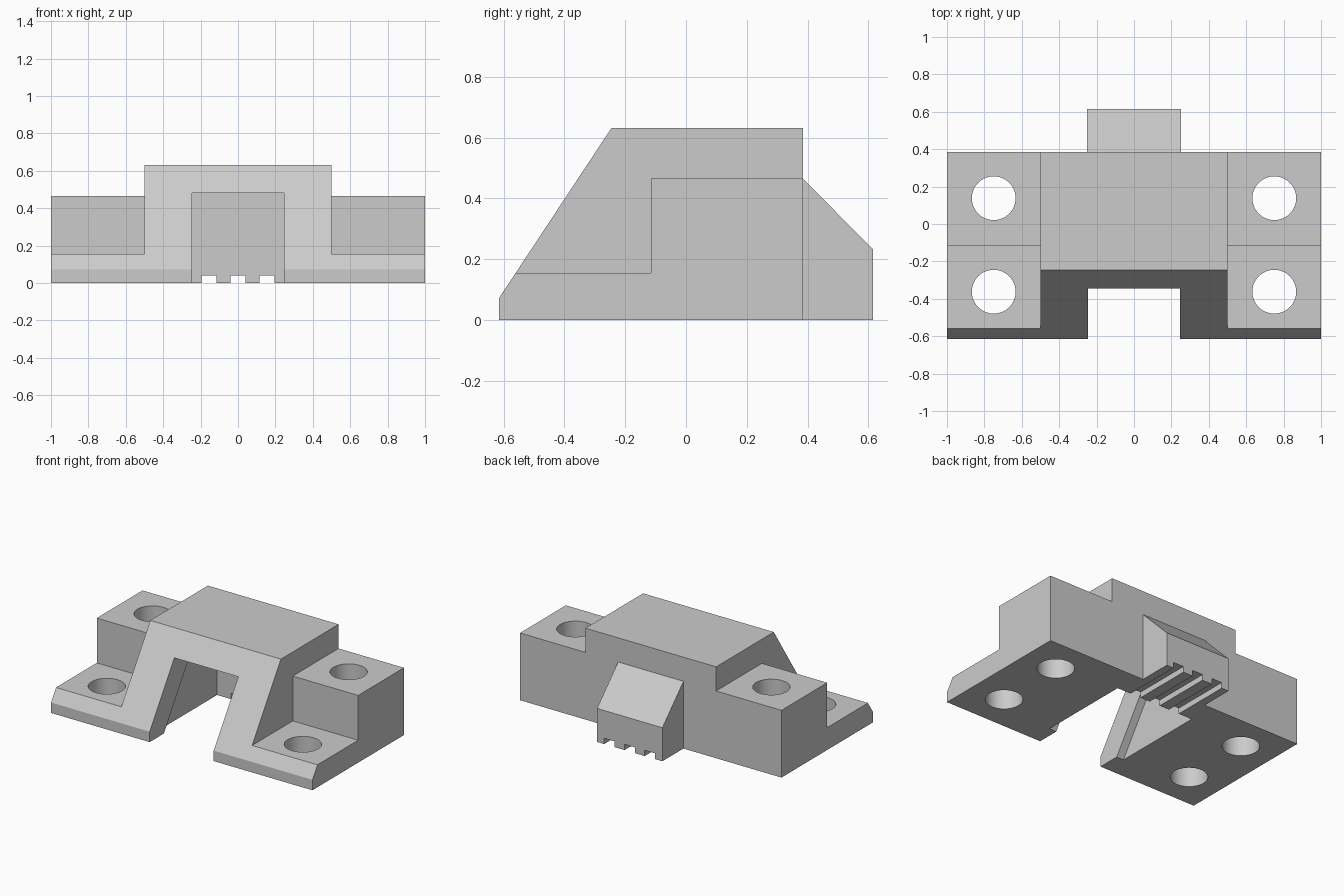
import bpy, bmesh, math

if "Cube" in bpy.data.objects:
    bpy.data.objects.remove(bpy.data.objects["Cube"], do_unlink=True)

grey = bpy.data.materials.new("plain grey")
grey.use_nodes = True
grey.diffuse_color = (0.6, 0.6, 0.6, 1)
grey.node_tree.nodes["Principled BSDF"].inputs["Base Color"].default_value = (0.6, 0.6, 0.6, 1)


def finish(name, bm):
    bmesh.ops.recalc_face_normals(bm, faces=bm.faces[:])
    mesh = bpy.data.meshes.new(name)
    bm.to_mesh(mesh)
    bm.free()
    mesh.materials.append(grey)
    ob = bpy.data.objects.new(name, mesh)
    bpy.context.collection.objects.link(ob)
    return ob


def prism(name, profile, x0, x1):
    """Side profile of (y, z) points extruded from x0 to x1."""
    bm = bmesh.new()
    face = bm.faces.new([bm.verts.new((x0, y, z)) for y, z in profile])
    out = bmesh.ops.extrude_face_region(bm, geom=[face])
    verts = [v for v in out["geom"] if isinstance(v, bmesh.types.BMVert)]
    bmesh.ops.translate(bm, verts=verts, vec=(x1 - x0, 0, 0))
    return finish(name, bm)


def box_profile(y0, y1, z0, z1):
    return [(y0, z0), (y1, z0), (y1, z1), (y0, z1)]


def cylinder(name, x, y, radius):
    bm = bmesh.new()
    bmesh.ops.create_cone(bm, cap_ends=True, segments=64, radius1=radius,
                          radius2=radius, depth=2)
    bmesh.ops.translate(bm, verts=bm.verts[:], vec=(x, y, 0))
    return finish(name, bm)


def combine(target, tool, operation):
    mod = target.modifiers.new("combine", 'BOOLEAN')
    mod.operation = operation
    mod.solver = 'EXACT'
    mod.object = tool
    bpy.context.view_layer.update()
    graph = bpy.context.evaluated_depsgraph_get()
    mesh = bpy.data.meshes.new_from_object(target.evaluated_get(graph))
    target.modifiers.clear()
    target.data = mesh
    bpy.data.objects.remove(tool, do_unlink=True)


FRONT, BACK, REAR = -0.615, 0.385, 0.615

# Central sloped housing
body = prism("mounting_bracket", [(FRONT, 0), (BACK, 0), (BACK, 0.632),
                                  (-0.245, 0.632), (FRONT, 0.072)], -0.5, 0.5)

# Stepped mounting flanges on both sides
flange = [(FRONT, 0), (BACK, 0), (BACK, 0.465), (-0.115, 0.465),
          (-0.115, 0.155), (-0.56, 0.155), (FRONT, 0.072)]
for side in (-1, 1):
    combine(body, prism("flange", flange, side * 0.5, side), 'UNION')

# Rear boss with sloped top
boss = [(BACK, 0), (REAR, 0), (REAR, 0.232), (BACK, 0.465)]
combine(body, prism("rear_boss", boss, -0.25, 0.25), 'UNION')

# Front mouth, and the wider pocket behind its sloping lip
combine(body, prism("mouth", box_profile(-0.8, 0.2, -0.1, 0.48), -0.245, 0.245), 'DIFFERENCE')
pocket = [(-0.525, -0.1), (0.2, -0.1), (0.2, 0.48), (-0.143, 0.48)]
combine(body, prism("pocket", pocket, -0.3, 0.3), 'DIFFERENCE')

# Cable grooves under the rear boss
for x in (-0.155, 0, 0.155):
    combine(body, prism("groove", box_profile(0.1, 0.8, -0.1, 0.04),
                        x - 0.04, x + 0.04), 'DIFFERENCE')

# Screw holes
for x in (-0.75, 0.75):
    for y in (-0.362, 0.138):
        combine(body, cylinder("screw_hole", x, y, 0.117), 'DIFFERENCE')

# Merge leftover coplanar pieces, keep sharp edges and smooth holes
bm = bmesh.new()
bm.from_mesh(body.data)
bmesh.ops.remove_doubles(bm, verts=bm.verts[:], dist=0.0001)
bmesh.ops.dissolve_limit(bm, angle_limit=math.radians(0.5), verts=bm.verts[:], edges=bm.edges[:])
bm.to_mesh(body.data)
bm.free()
bpy.ops.object.select_all(action='DESELECT')
body.select_set(True)
bpy.context.view_layer.objects.active = body
bpy.ops.object.shade_smooth_by_angle(angle=math.radians(25))
